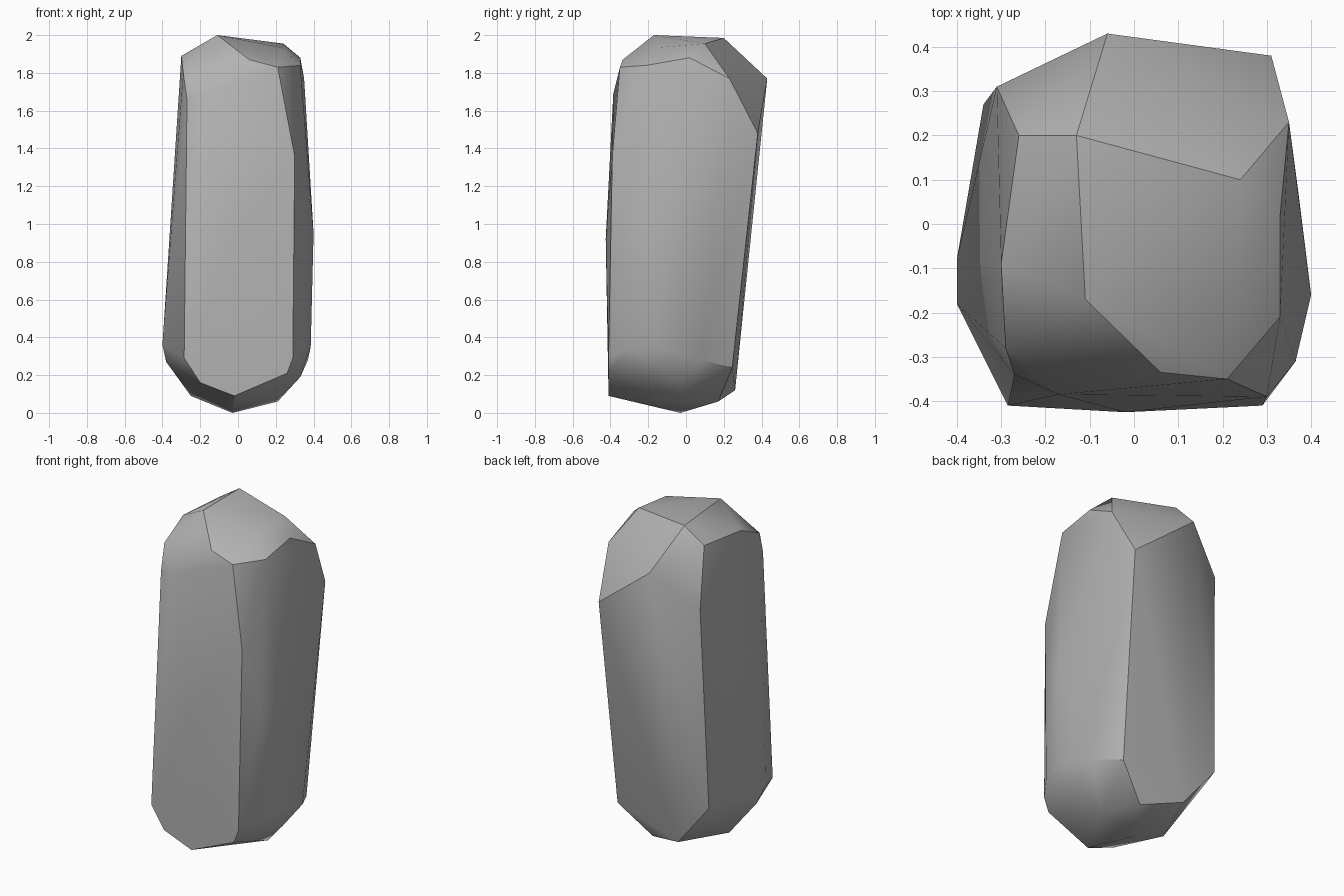
import bpy, bmesh
from math import radians

cube = bpy.data.objects.get("Cube")
if cube:
    bpy.data.objects.remove(cube, do_unlink=True)

stone = bpy.data.materials.new("stone_grey")
stone.use_nodes = True
grey = (0.45, 0.45, 0.45, 1)
stone.diffuse_color = grey
stone.node_tree.nodes["Principled BSDF"].inputs["Base Color"].default_value = grey

# Chipped crown of the standing stone
crown = [(-.11, -.17, 2), (-.13, .2, 1.985), (.24, .1, 1.955), (.23, -.14, 1.935),
         (.21, -.35, 1.83), (.06, -.335, 1.87), (.33, -.21, 1.84), (.33, .02, 1.88),
         (-.3, -.09, 1.89), (-.26, .2, 1.9), (-.29, -.28, 1.8)]

# Shoulders and widest points of the shaft
shaft = [(.35, .23, 1.77), (-.06, .43, 1.77), (.31, .38, 1.48), (-.31, .31, 1.57),
         (-.27, -.34, 1.66), (-.17, -.385, 1.69), (.3, -.39, 1.36), (-.02, -.425, .92),
         (.4, -.16, .95), (.365, -.31, 1)]

# Rounded foot
foot = [(-.4, -.18, .36), (-.4, -.08, .36), (-.34, .27, .38), (-.13, .26, .12),
        (.28, .245, .24), (.37, .08, .28), (.385, -.16, .35), (.36, -.31, .34),
        (.29, -.41, .29), (.26, -.41, .21), (-.02, -.41, .09), (-.2, -.41, .16),
        (-.285, -.41, .29), (-.38, -.12, .27), (-.25, -.05, .09), (-.03, -.03, 0),
        (.21, -.02, .06), (.33, -.05, .19), (.1, .17, .06)]

# Wrap the corners in flat facets and merge the nearly level ones
bm = bmesh.new()
for corner in crown + shaft + foot:
    bm.verts.new(corner)
hull = bmesh.ops.convex_hull(bm, input=bm.verts)
inside = {v for v in hull["geom_interior"] if isinstance(v, bmesh.types.BMVert)}
bmesh.ops.delete(bm, geom=list(inside), context="VERTS")
bmesh.ops.dissolve_limit(bm, angle_limit=radians(1), verts=bm.verts, edges=bm.edges)
bmesh.ops.recalc_face_normals(bm, faces=bm.faces)

mesh = bpy.data.meshes.new("standing_stone")
bm.to_mesh(mesh)
bm.free()
mesh.materials.append(stone)
rock = bpy.data.objects.new("standing_stone", mesh)
bpy.context.collection.objects.link(rock)

# Soft facets with crisp ridges
bpy.ops.object.select_all(action="DESELECT")
rock.select_set(True)
bpy.context.view_layer.objects.active = rock
bpy.ops.object.shade_smooth_by_angle(angle=radians(30))
